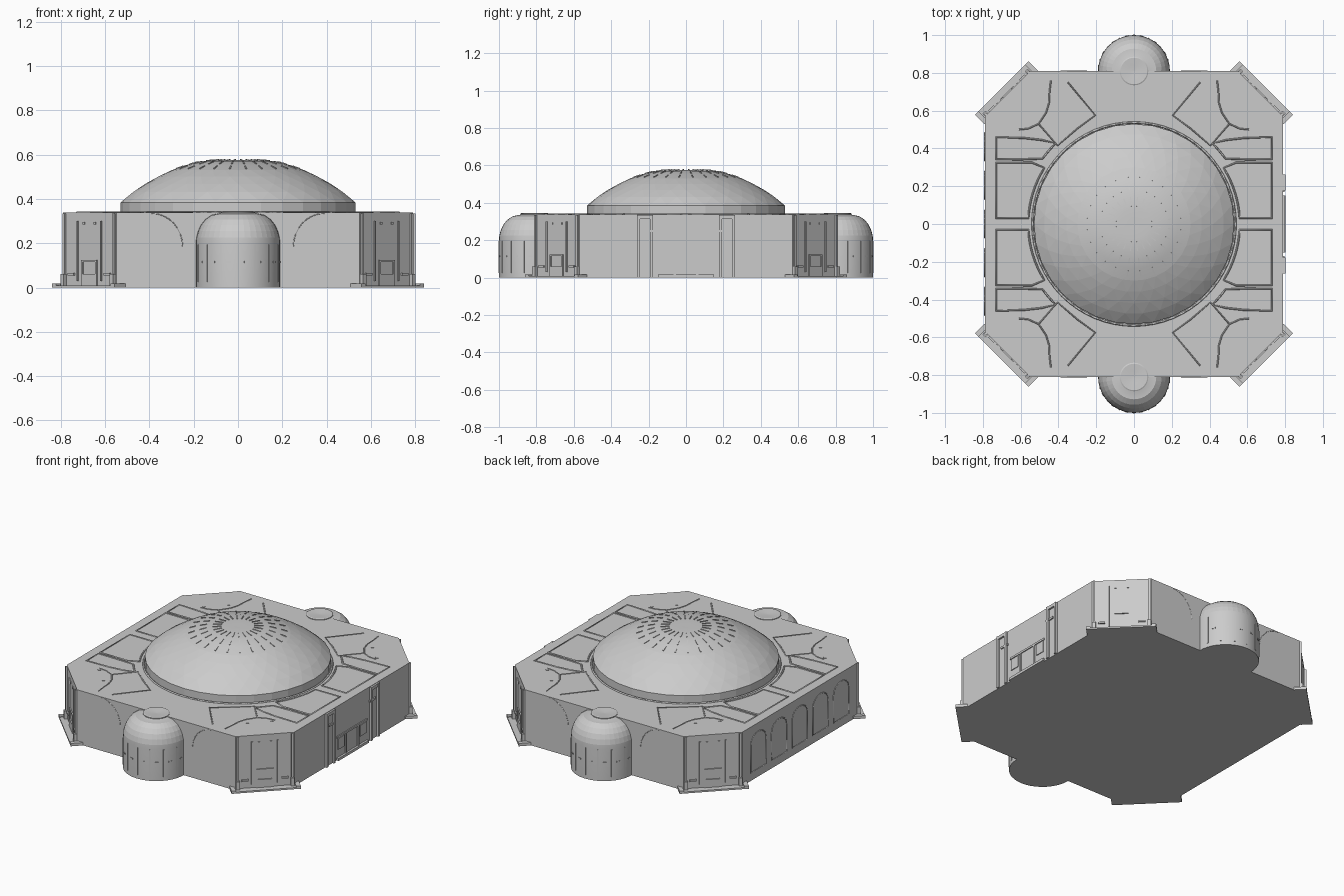
import bpy, bmesh
from math import sin, cos, pi, atan2
from mathutils import Matrix, Vector

if "Cube" in bpy.data.objects:
    bpy.data.objects.remove(bpy.data.objects["Cube"])

ROOF = 0.338


def finish(name, bm, smooth=False):
    me = bpy.data.meshes.new(name)
    bm.to_mesh(me)
    bm.free()
    ob = bpy.data.objects.new(name, me)
    bpy.context.collection.objects.link(ob)
    if smooth:
        bpy.ops.object.select_all(action='DESELECT')
        ob.select_set(True)
        bpy.context.view_layer.objects.active = ob
        bpy.ops.object.shade_smooth_by_angle(angle=0.5)
    return ob


def boxes(name, items):
    """items: (centre, size, z-rotation[, tilt])"""
    bm = bmesh.new()
    for c, s, r, *tilt in items:
        m = Matrix.Translation(c) @ Matrix.Rotation(r, 4, 'Z')
        if tilt:
            m = m @ Matrix.Rotation(tilt[0], 4, 'Y')
        bmesh.ops.create_cube(bm, size=1, matrix=m @ Matrix.Diagonal((*s, 1)))
    return finish(name, bm)


def lines(name, paths, width, closed=False):
    cu = bpy.data.curves.new(name, 'CURVE')
    cu.dimensions = '3D'
    cu.bevel_depth = width
    cu.bevel_resolution = 0
    for pts in paths:
        sp = cu.splines.new('POLY')
        sp.points.add(len(pts) - 1)
        for p, q in zip(sp.points, pts):
            p.co = (*q, 1)
        sp.use_cyclic_u = closed
    ob = bpy.data.objects.new(name, cu)
    bpy.context.collection.objects.link(ob)
    return ob


def revolve(bm, profile, n, centre=(0, 0), twist=False):
    """Rings of n verts; returns the faces of every band. twist makes a triangle lattice."""
    rings = []
    for i, (r, z) in enumerate(profile):
        off = 0.5 * (i % 2) if twist else 0
        rings.append([bm.verts.new((centre[0] + r * cos(2 * pi * (k + off) / n),
                                    centre[1] + r * sin(2 * pi * (k + off) / n), z))
                      for k in range(n)])
    bands = []
    for i, (a, b) in enumerate(zip(rings, rings[1:])):
        band = []
        for k in range(n):
            j = (k + 1) % n
            if not twist:
                band.append(bm.faces.new((a[k], a[j], b[j], b[k])))
            elif i % 2 == 0:
                band += [bm.faces.new((a[k], a[j], b[k])), bm.faces.new((a[j], b[j], b[k]))]
            else:
                band += [bm.faces.new((a[k], a[j], b[j])), bm.faces.new((a[k], b[j], b[k]))]
        bands.append(band)
    return rings, bands


def arc(r, a0, a1, n=8):
    return [(r * cos(a0 + (a1 - a0) * i / n), r * sin(a0 + (a1 - a0) * i / n)) for i in range(n + 1)]


# Octagonal main body
quad = [(0.79, 0.57), (0.55, 0.81)]
outline = quad + [(-x, y) for x, y in quad[::-1]]
outline += [(-x, -y) for x, y in outline]
bm = bmesh.new()
base = bm.faces.new([bm.verts.new((x, y, 0)) for x, y in outline])
ext = bmesh.ops.extrude_face_region(bm, geom=[base])
bmesh.ops.translate(bm, vec=(0, 0, ROOF), verts=[v for v in ext['geom'] if isinstance(v, bmesh.types.BMVert)])
bmesh.ops.recalc_face_normals(bm, faces=bm.faces)
finish("main_body", bm)

# Dome: plain drum and triangulated lattice with sunken glazing
lattice = [(0.53, 0.385), (0.475, 0.432), (0.42, 0.468), (0.36, 0.502), (0.30, 0.53)]
bm = bmesh.new()
revolve(bm, [(0.53, 0.32), (0.53, 0.385)], 32)
_, bands = revolve(bm, lattice, 32, twist=True)
bmesh.ops.inset_individual(bm, faces=sum(bands, []), thickness=0.005, depth=-0.005)
finish("dome_lattice", bm)

# Dome crown
crown = [(0.30, 0.53), (0.235, 0.553), (0.17, 0.571), (0.08, 0.577), (0.02, 0.576)]
bm = bmesh.new()
rings, _ = revolve(bm, crown, 32)
bm.faces.new(rings[-1])
finish("dome_crown", bm, True)

# Radial studs on the crown
studs = []
for r, z, length, tilt in ((0.12, 0.575, 0.05, 0.07), (0.20, 0.563, 0.04, 0.27), (0.265, 0.543, 0.035, 0.34)):
    for k in range(24):
        a = 2 * pi * (k + 0.5) / 24
        studs.append(((r * cos(a), r * sin(a), z), (length, 0.006, 0.006), a, tilt))
boxes("crown_studs", studs)

# Round turrets at front and back
for side, tag in ((-1, "front"), (1, "back")):
    c = (0, side * 0.81)
    bm = bmesh.new()
    prof = [(0.19, 0), (0.19, 0.2), (0.188, 0.225), (0.18, 0.255), (0.167, 0.283),
            (0.147, 0.308), (0.118, 0.328), (0.075, 0.337)]
    rings, bands = revolve(bm, prof, 40, c)
    bm.faces.new(rings[0][::-1])
    bmesh.ops.inset_individual(bm, faces=sum(bands[2:6], []), thickness=0.005, depth=-0.005)
    finish(tag + "_turret", bm, True)
    # dished cap
    bm = bmesh.new()
    rings, _ = revolve(bm, [(0.076, 0.33), (0.076, 0.342), (0.07, 0.345), (0.03, 0.342), (0.004, 0.3395)], 32, c)
    bm.faces.new(rings[-1])
    finish(tag + "_turret_cap", bm, True)
    # ribs and small fittings on the turret wall
    ribs = []
    for k in range(7):
        a = side * (pi / 2 + (k - 3) * 0.42)
        p = lambda z, o=0: (0.187 * cos(a + o), c[1] + 0.187 * sin(a + o), z)
        ribs.append((p(0.11), (0.01, 0.008, 0.17), a))
        ribs.append((p(0.115, 0.2), (0.01, 0.02, 0.008), a + 0.2))
    boxes(tag + "_turret_ribs", ribs)
    # curved wall mouldings beside the turret
    lines(tag + "_wall_arcs", [[(s * (0.25 + 0.14 * (1 - cos(t * pi / 16))), side * 0.809,
                                 0.185 + 0.15 * sin(t * pi / 16)) for t in range(9)]
                               for s in (-1, 1)], 0.003)

# Raised outlines on the roof
big, small, corner_a, corner_b = [], [], [], []
for sx in (-1, 1):
    for sy in (-1, 1):
        place = lambda pts: [(sx * x, sy * y, ROOF) for x, y in pts]
        big.append(place(arc(0.56, 0.055, 0.56) + [(0.54, 0.325), (0.73, 0.325), (0.73, 0.03)]))
        small.append(place(arc(0.595, 0.62, 0.80, 4) + [(0.49, 0.445), (0.58, 0.455), (0.73, 0.46),
                                                        (0.73, 0.342), (0.6, 0.342)]))
        corner_a.append(place([(0.35, 0.75), (0.205, 0.575), (0.3, 0.505), (0.405, 0.415), (0.505, 0.53)]))
        corner_b.append(place([(0.44, 0.76), (0.447, 0.70), (0.45, 0.64), (0.465, 0.59),
                               (0.505, 0.53), (0.56, 0.505), (0.61, 0.50)]))
lines("side_roof_panels", big, 0.005, True)
lines("fan_roof_panels", small, 0.005, True)
lines("corner_roof_edges", corner_a, 0.004)
lines("corner_roof_arcs", corner_b, 0.004)
lines("dome_ring", [[(x, y, ROOF) for x, y in arc(0.537, 0, 2 * pi, 64)[:-1]]], 0.006, True)

# Corner entrances: ground ramp, end blocks, pilasters and doorway
ramps, trim, caps = [], [], []
for sx in (-1, 1):
    for sy in (-1, 1):
        a = atan2(sy, sx)
        mid = Vector((sx * 0.67, sy * 0.69, 0))
        n, t = Vector((cos(a), sin(a), 0)), Vector((-sin(a), cos(a), 0))
        at = lambda o, s, z: mid + n * o + t * s + Vector((0, 0, z))
        ramps.append((at(0.007, 0, 0.005), (0.07, 0.40, 0.01), a))
        for s in (-1, 1):
            ramps.append((at(0.007, s * 0.187, 0.009), (0.07, 0.026, 0.018), a))
            trim.append((at(0, s * 0.158, 0.17), (0.02, 0.012, 0.33), a))
            trim.append((at(0.004, s * 0.158, 0.03), (0.03, 0.022, 0.06), a))
            trim.append((at(0, s * 0.075, 0.165), (0.012, 0.008, 0.27), a))
            trim.append((at(0, s * 0.115, 0.06), (0.016, 0.04, 0.01), a))
            trim.append((at(0, s * 0.045, 0.06), (0.014, 0.01, 0.12), a))
            trim.append((at(0, s * 0.035, 0.29), (0.01, 0.012, 0.012), a))
        trim.append((at(0, 0, 0.12), (0.014, 0.10, 0.01), a))
        trim.append((at(0, 0, 0.035), (0.014, 0.08, 0.05), a))
        for x, y in ((0.60, 0.52), (0.50, 0.62)):
            caps.append(((sx * x, sy * y, ROOF), (0.016, 0.016, 0.006), a))
boxes("corner_ramps", ramps)
boxes("corner_trim", trim)
boxes("roof_vents", caps)

# Right wall: paired pilasters and entrance panelling
items = []
for s in (-1, 1):
    for o in (0.185, 0.255):
        items.append(((0.793, s * o, 0.168), (0.018, 0.016, 0.335), 0))
    items.append(((0.792, s * 0.22, 0.325), (0.018, 0.085, 0.02), 0))
    items.append(((0.791, s * 0.20, 0.25), (0.014, 0.06, 0.012), 0))
    items.append(((0.79, s * 0.06, 0.07), (0.012, 0.012, 0.14), 0))
    items.append(((0.79, s * 0.11, 0.10), (0.01, 0.06, 0.07), 0))
items += [((0.79, 0, 0.145), (0.012, 0.30, 0.012), 0), ((0.793, 0, 0.008), (0.02, 0.30, 0.016), 0)]
boxes("right_entrance", items)

# Left wall: row of rounded panels
arches = []
for k in range(5):
    y, w = (k - 2) * 0.205, 0.075
    top = [(y + w * cos(i * pi / 8), 0.225 + 0.06 * sin(i * pi / 8)) for i in range(9)]
    arches.append([(-0.79, p, q) for p, q in [(y + w, 0.05)] + top + [(y - w, 0.05)]])
lines("left_wall_arches", arches, 0.003, True)
